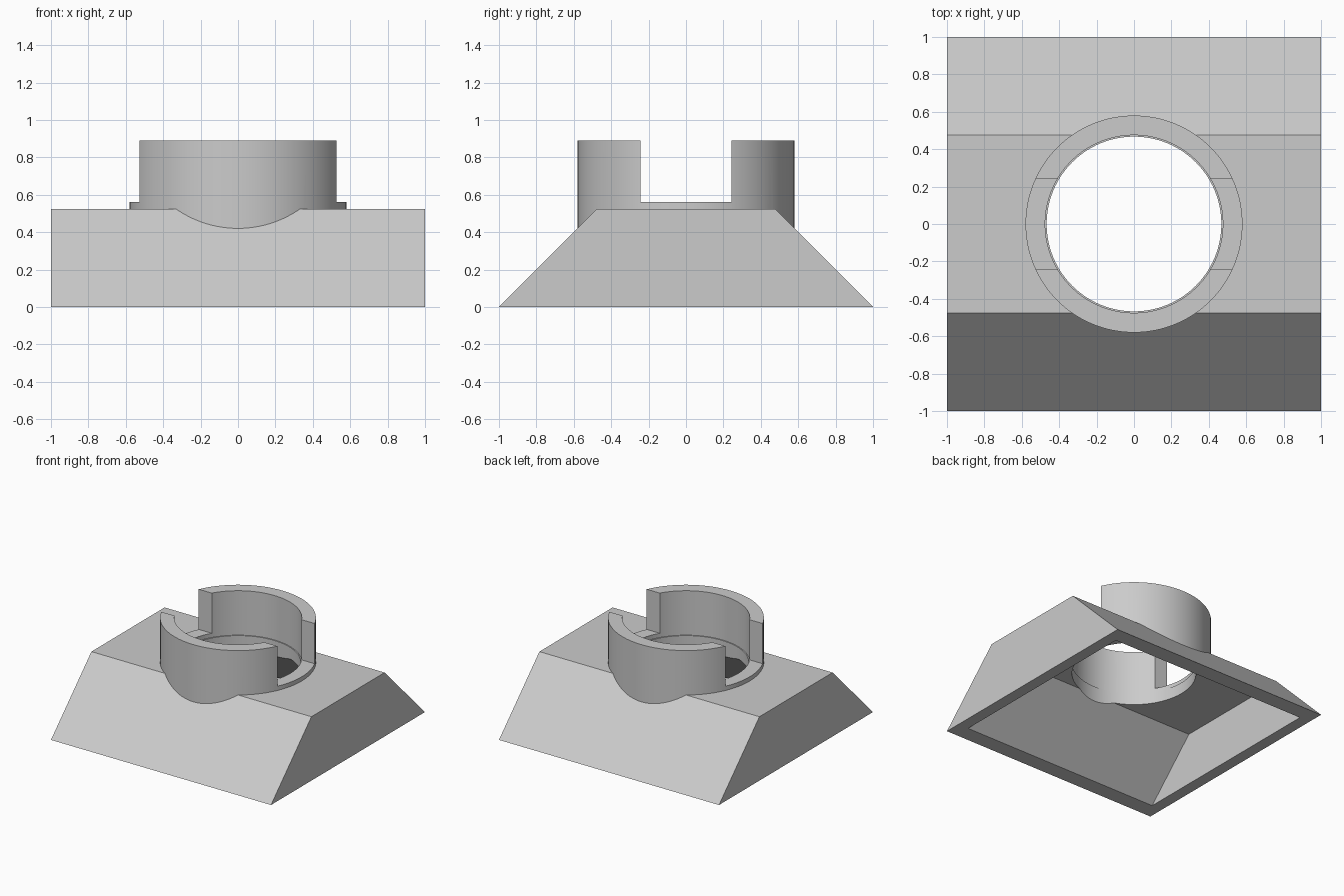
import bpy, bmesh
from math import radians

if "Cube" in bpy.data.objects:
    bpy.data.objects.remove(bpy.data.objects["Cube"], do_unlink=True)

HEIGHT = 0.525           # flat top of the base
WALL = 0.095             # shell thickness
SLOPE_WALL = WALL * 2 ** 0.5

grey = bpy.data.materials.new("light_grey")
grey.use_nodes = True
grey.diffuse_color = (0.6, 0.6, 0.6, 1)
grey.node_tree.nodes["Principled BSDF"].inputs["Base Color"].default_value = (0.6, 0.6, 0.6, 1)


def add_object(name, bm):
    bmesh.ops.recalc_face_normals(bm, faces=bm.faces)
    mesh = bpy.data.meshes.new(name)
    bm.to_mesh(mesh)
    bm.free()
    mesh.materials.append(grey)
    obj = bpy.data.objects.new(name, mesh)
    bpy.context.collection.objects.link(obj)
    return obj


def trapezoid(name, half_x, y_at_ground, z0, z1):
    """Block along x whose front and back lean in at 45 degrees."""
    bm = bmesh.new()
    profile = [(-y_at_ground + z0, z0), (y_at_ground - z0, z0),
               (y_at_ground - z1, z1), (-y_at_ground + z1, z1)]
    face = bm.faces.new([bm.verts.new((-half_x, y, z)) for y, z in profile])
    out = bmesh.ops.extrude_face_region(bm, geom=[face])
    moved = [v for v in out["geom"] if isinstance(v, bmesh.types.BMVert)]
    bmesh.ops.translate(bm, verts=moved, vec=(2 * half_x, 0, 0))
    return add_object(name, bm)


def cylinder(name, radius, z0, z1):
    bm = bmesh.new()
    bmesh.ops.create_cone(bm, cap_ends=True, segments=128, radius1=radius,
                          radius2=radius, depth=z1 - z0)
    bmesh.ops.translate(bm, verts=bm.verts, vec=(0, 0, (z0 + z1) / 2))
    return add_object(name, bm)


def box(name, size, centre):
    bm = bmesh.new()
    bmesh.ops.create_cube(bm, size=1)
    bmesh.ops.scale(bm, verts=bm.verts, vec=size)
    bmesh.ops.translate(bm, verts=bm.verts, vec=centre)
    return add_object(name, bm)


def cut(obj, *cutters):
    """Subtract the cutters and bake the result."""
    for cutter in cutters:
        cutter.hide_render = True
        mod = obj.modifiers.new("cut", "BOOLEAN")
        mod.operation = "DIFFERENCE"
        mod.solver = "EXACT"
        mod.object = cutter
    graph = bpy.context.evaluated_depsgraph_get()
    baked = bpy.data.meshes.new_from_object(obj.evaluated_get(graph))
    obj.modifiers.clear()
    obj.data = baked


# Hollow base open underneath, with a round opening in its top
base = trapezoid("base_shell", 1.0, 1.0, 0.0, HEIGHT)
cavity = trapezoid("cavity_cutter", 1.0 - WALL, 1.0 - SLOPE_WALL, -0.1, HEIGHT - WALL)
opening = cylinder("opening_cutter", 0.467, 0.2, 0.8)
cut(base, cavity, opening)

# Collar seated into the slopes, with a wide slot on its left and right
collar = cylinder("collar_ring", 0.58, 0.40, 0.89)
bore = cylinder("bore_cutter", 0.475, 0.2, 1.1)
slot = box("slot_cutter", (2.0, 0.485, 0.6), (0, 0, 0.86))
cut(collar, cavity, bore, slot)

for helper in (cavity, opening, bore, slot):
    bpy.data.objects.remove(helper, do_unlink=True)

# Smooth round walls, crisp edges
for obj in (base, collar):
    bpy.ops.object.select_all(action="DESELECT")
    obj.select_set(True)
    bpy.context.view_layer.objects.active = obj
    bpy.ops.object.shade_smooth_by_angle(angle=radians(30))
